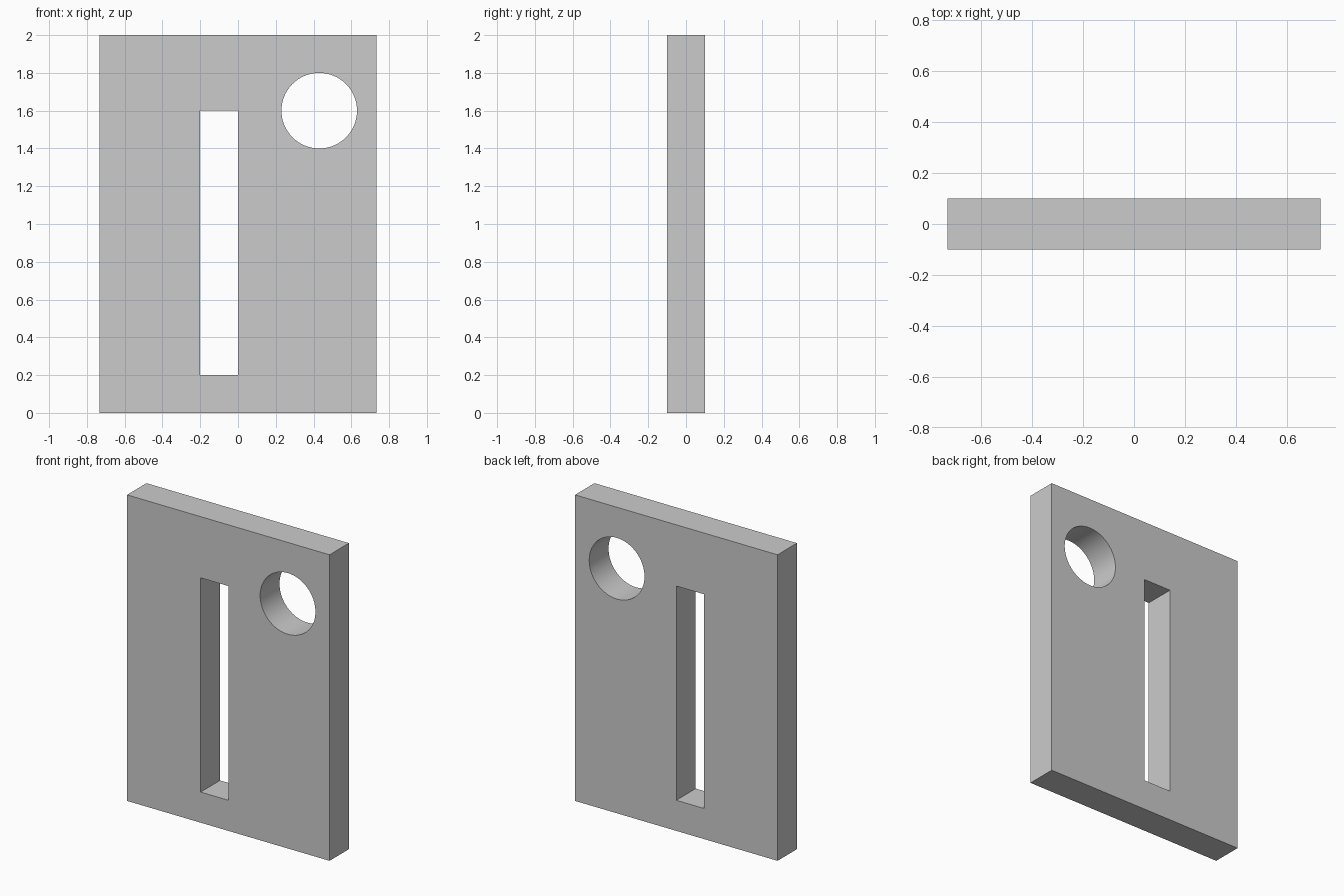
import bpy, math

if "Cube" in bpy.data.objects:
    bpy.data.objects.remove(bpy.data.objects["Cube"])

HALF_W, HEIGHT, THICK = 0.732, 2.0, 0.2


def box(name, x0, x1, z0, z1, depth):
    bpy.ops.mesh.primitive_cube_add(size=1, location=((x0 + x1) / 2, 0, (z0 + z1) / 2))
    ob = bpy.context.object
    ob.name = name
    ob.scale = (x1 - x0, depth, z1 - z0)
    bpy.ops.object.transform_apply(location=True, rotation=True, scale=True)
    return ob


def cut(target, cutter):
    mod = target.modifiers.new(cutter.name, 'BOOLEAN')
    mod.operation = 'DIFFERENCE'
    mod.solver = 'EXACT'
    mod.object = cutter
    bpy.context.view_layer.objects.active = target
    bpy.ops.object.modifier_apply(modifier=mod.name)
    bpy.data.objects.remove(cutter, do_unlink=True)


# Flat upright plate
plate = box("plate", -HALF_W, HALF_W, 0, HEIGHT, THICK)

# Tall rectangular slot through the plate
cut(plate, box("slot_cutter", -0.2, 0.0, 0.2, 1.6, THICK * 3))

# Round hole near the upper right corner
bpy.ops.mesh.primitive_cylinder_add(vertices=64, radius=0.2, depth=THICK * 3,
                                    location=(0.43, 0, 1.6),
                                    rotation=(math.pi / 2, 0, 0))
hole = bpy.context.object
hole.name = "hole_cutter"
cut(plate, hole)

# Smooth hole wall, sharp plate edges
bpy.ops.object.select_all(action='DESELECT')
plate.select_set(True)
bpy.context.view_layer.objects.active = plate
bpy.ops.object.shade_smooth_by_angle(angle=math.radians(30))
